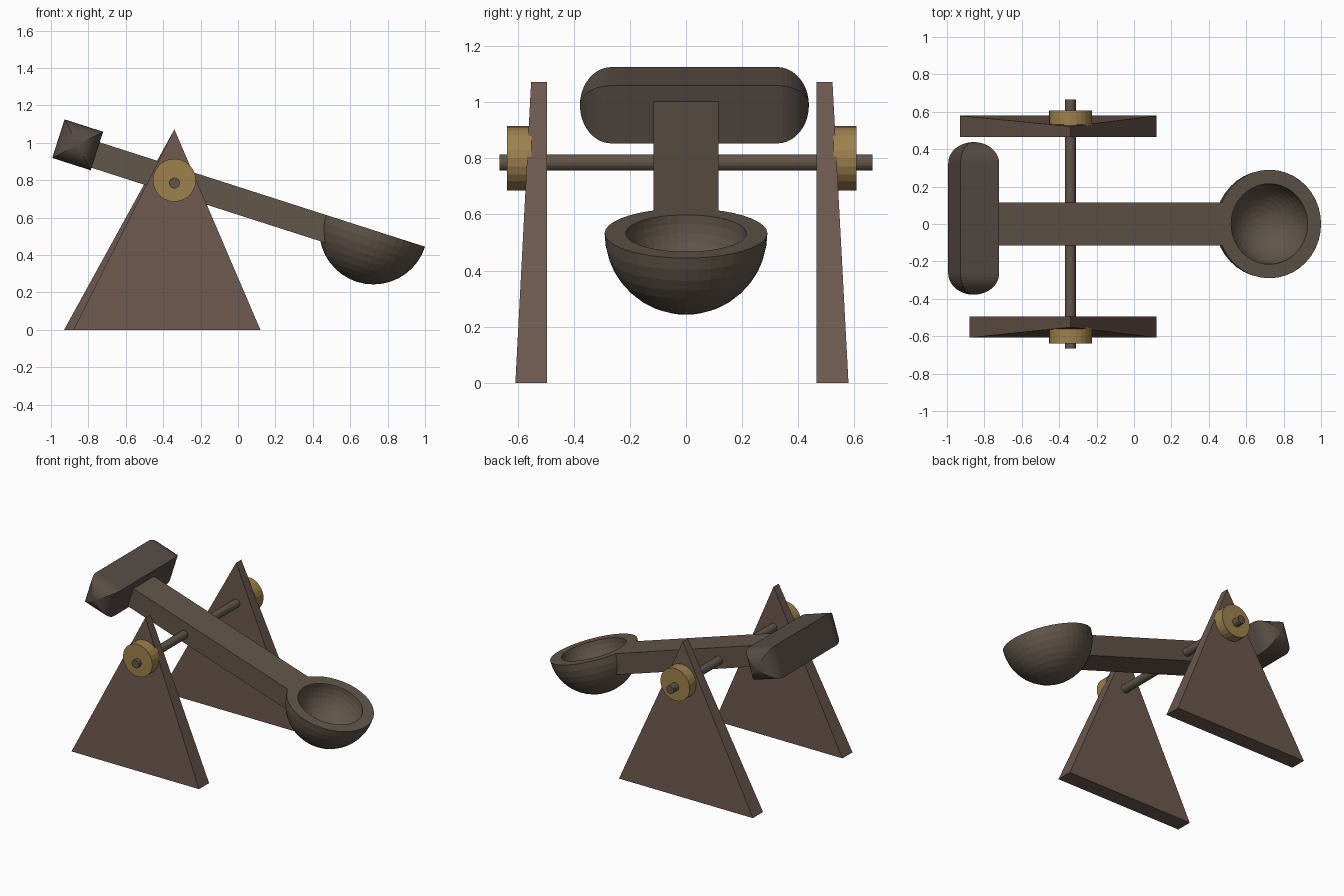
import bpy, bmesh
from math import sin, cos, pi, radians
from mathutils import Matrix, Vector

if "Cube" in bpy.data.objects:
    bpy.data.objects.remove(bpy.data.objects["Cube"])

TILT = radians(17.8)
# Tilted frame of the throwing arm: origin at bowl centre, x along the arm
ARM = Matrix.Translation((0.724, 0, 0.533)) @ Matrix.Rotation(TILT, 4, 'Y')
TO_Y = Matrix.Rotation(pi / 2, 4, 'X')


def material(name, rgb):
    m = bpy.data.materials.new(name)
    m.diffuse_color = (*rgb, 1)
    m.use_nodes = True
    m.node_tree.nodes["Principled BSDF"].inputs["Base Color"].default_value = m.diffuse_color
    return m


WOOD = material("arm_wood", (0.12, 0.092, 0.068))
DARK = material("weight_wood", (0.095, 0.073, 0.06))
PLANK = material("plank_wood", (0.15, 0.10, 0.077))
BRASS = material("brass", (0.34, 0.22, 0.075))


def finish(name, bm, mat, matrix=Matrix()):
    bmesh.ops.recalc_face_normals(bm, faces=bm.faces[:])
    mesh = bpy.data.meshes.new(name)
    bm.to_mesh(mesh)
    bm.free()
    mesh.materials.append(mat)
    obj = bpy.data.objects.new(name, mesh)
    obj.matrix_world = matrix
    bpy.context.collection.objects.link(obj)
    return obj


def lathe(name, profile, segs, mat, matrix):
    """Spin (radius, height) points around z."""
    bm = bmesh.new()
    vs = [bm.verts.new((r, 0, h)) for r, h in profile]
    es = [bm.edges.new(p) for p in zip(vs, vs[1:])]
    bmesh.ops.spin(bm, geom=vs + es, cent=(0, 0, 0), axis=(0, 0, 1),
                   angle=2 * pi, steps=segs)
    bmesh.ops.remove_doubles(bm, verts=bm.verts[:], dist=1e-5)
    return finish(name, bm, mat, matrix)


def rod(name, x, z, y0, y1, r, segs, mat):
    """Cylinder lying along y."""
    bm = bmesh.new()
    bmesh.ops.create_cone(bm, cap_ends=True, segments=segs, radius1=r,
                          radius2=r, depth=abs(y1 - y0))
    return finish(name, bm, mat, Matrix.Translation((x, (y0 + y1) / 2, z)) @ TO_Y)


def arc(r, a0, a1, n):
    pts = [a0 + (a1 - a0) * i / n for i in range(n + 1)]
    return [(r * cos(a), r * sin(a)) for a in pts]


# Triangular side plates: upright inner face, outer face leaning inwards
def side_plate(name, x0, inner, foot, top):
    bm = bmesh.new()
    xz = [(x0, 0), (0.12, 0), (-0.34, 1.072)]
    a = [bm.verts.new((x, inner, z)) for x, z in xz]
    b = [bm.verts.new((x, top if z else foot, z)) for x, z in xz]
    bm.faces.new(a)
    bm.faces.new(b)
    for i in range(3):
        j = (i + 1) % 3
        bm.faces.new((a[i], a[j], b[j], b[i]))
    finish(name, bm, PLANK)


side_plate("front_side_plate", -0.88, -0.495, -0.608, -0.552)
side_plate("back_side_plate", -0.93, 0.465, 0.579, 0.522)

# Axle and the hub at each end
rod("axle", -0.34, 0.785, -0.665, 0.665, 0.029, 16, WOOD)
rod("front_hub", -0.34, 0.80, -0.638, -0.55, 0.115, 24, BRASS)
rod("back_hub", -0.34, 0.80, 0.525, 0.608, 0.115, 24, BRASS)

# Throwing arm beam, ending inside the weight and the bowl wall
bm = bmesh.new()
bmesh.ops.create_cube(bm, size=1)
bmesh.ops.scale(bm, vec=(1.38, 0.23, 0.143), verts=bm.verts[:])
bmesh.ops.translate(bm, vec=(-0.91, 0, -0.0715), verts=bm.verts[:])
finish("throwing_arm", bm, WOOD, ARM)

# Thick-walled half-sphere bowl
outer = arc(0.29, -pi / 2, 0, 10)
inner = arc(0.215, 0, -pi / 2, 10)
lathe("bowl", outer + inner, 40, WOOD, ARM)

# Counterweight: four-sided capsule lying across the end of the arm
cap = arc(0.153, 0, pi / 2, 10)
cap = [(r, 0.295 + h * 0.113 / 0.153) for r, h in cap]
profile = [(r, -h) for r, h in reversed(cap)] + cap
lathe("counterweight", profile, 4, DARK,
      ARM @ Matrix.Translation((-1.645, 0.03, -0.049)) @ TO_Y
      @ Matrix.Rotation(pi / 4, 4, 'Z'))
